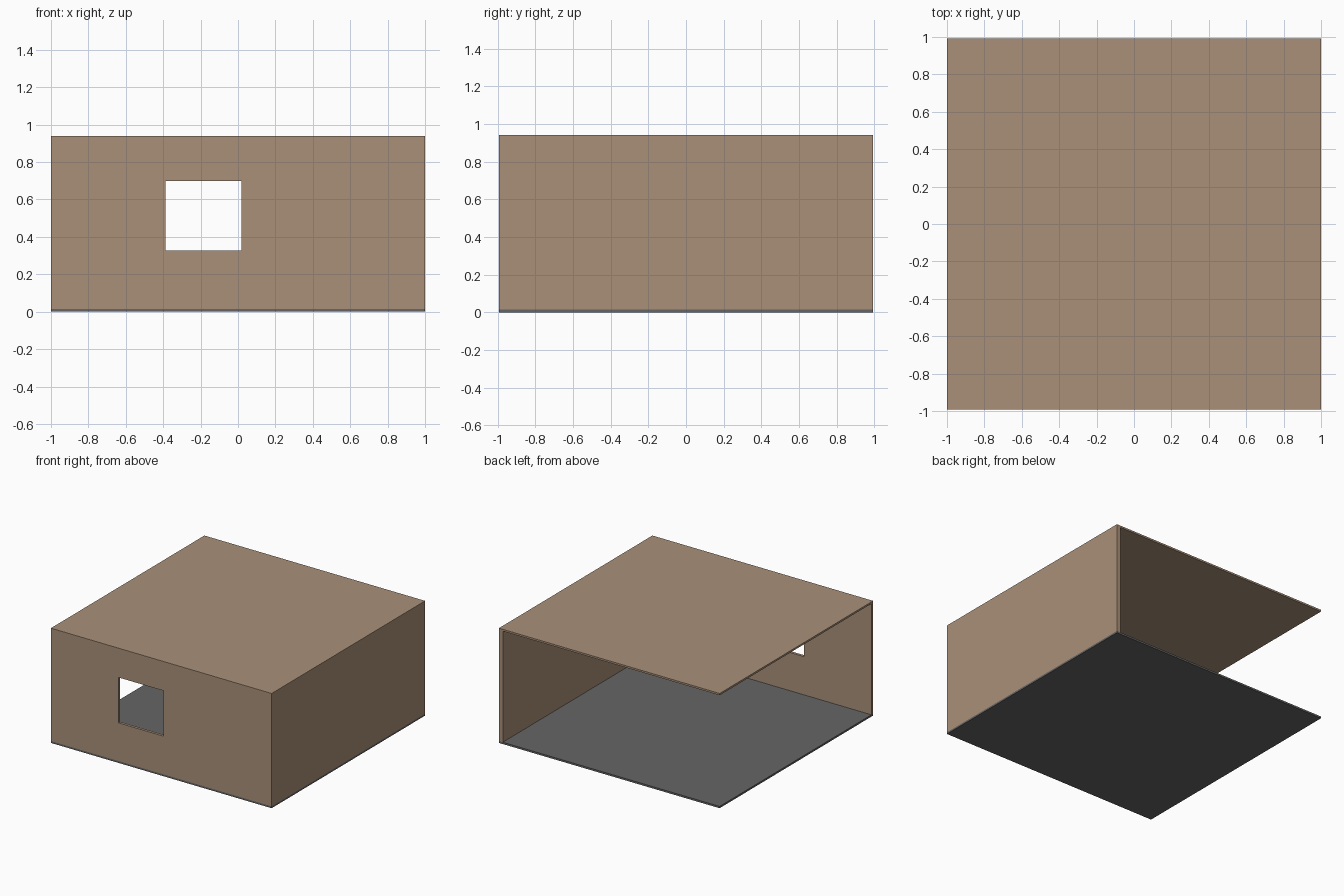
import bpy

if "Cube" in bpy.data.objects:
    bpy.data.objects.remove(bpy.data.objects["Cube"])

HALF_X, HALF_Y, TOP = 1.0, 0.993, 0.94
SLAB = 0.015          # floor and roof thickness
SIDE_T, FRONT_T = 0.035, 0.022


def material(name, rgb):
    mat = bpy.data.materials.new(name)
    mat.diffuse_color = (*rgb, 1)
    mat.use_nodes = True
    mat.node_tree.nodes["Principled BSDF"].inputs["Base Color"].default_value = mat.diffuse_color
    return mat


def box(name, x, y, z, mat=None):
    """Box from (min, max) ranges on each axis."""
    bpy.ops.mesh.primitive_cube_add(
        size=1, location=[(a + b) / 2 for a, b in (x, y, z)])
    ob = bpy.context.object
    ob.name = name
    ob.scale = [b - a for a, b in (x, y, z)]
    bpy.ops.object.transform_apply(location=False, rotation=False, scale=True)
    if mat:
        ob.data.materials.append(mat)
    return ob


plaster = material("plaster", (0.40, 0.28, 0.19))
stone = material("floor_grey", (0.13, 0.13, 0.13))
full_x, full_y = (-HALF_X, HALF_X), (-HALF_Y, HALF_Y)
wall_z = (SLAB, TOP - SLAB)

# Floor and roof slabs
box("floor", full_x, full_y, (0, SLAB), stone)
box("roof", full_x, full_y, (TOP - SLAB, TOP), plaster)

# Right wall (left and back stay open)
box("right_wall", (HALF_X - SIDE_T, HALF_X), full_y, wall_z, plaster)

# Front wall with window opening
front = box("front_wall", (-HALF_X, HALF_X - SIDE_T),
            (-HALF_Y, -HALF_Y + FRONT_T), wall_z, plaster)
cutter = box("window_cutter", (-0.388, 0.018),
             (-HALF_Y - 0.1, -HALF_Y + 0.1), (0.328, 0.70), plaster)
cutter.hide_render = True
cutter.hide_set(True)
cut = front.modifiers.new("window", "BOOLEAN")
cut.operation = "DIFFERENCE"
cut.solver = "EXACT"
cut.object = cutter
